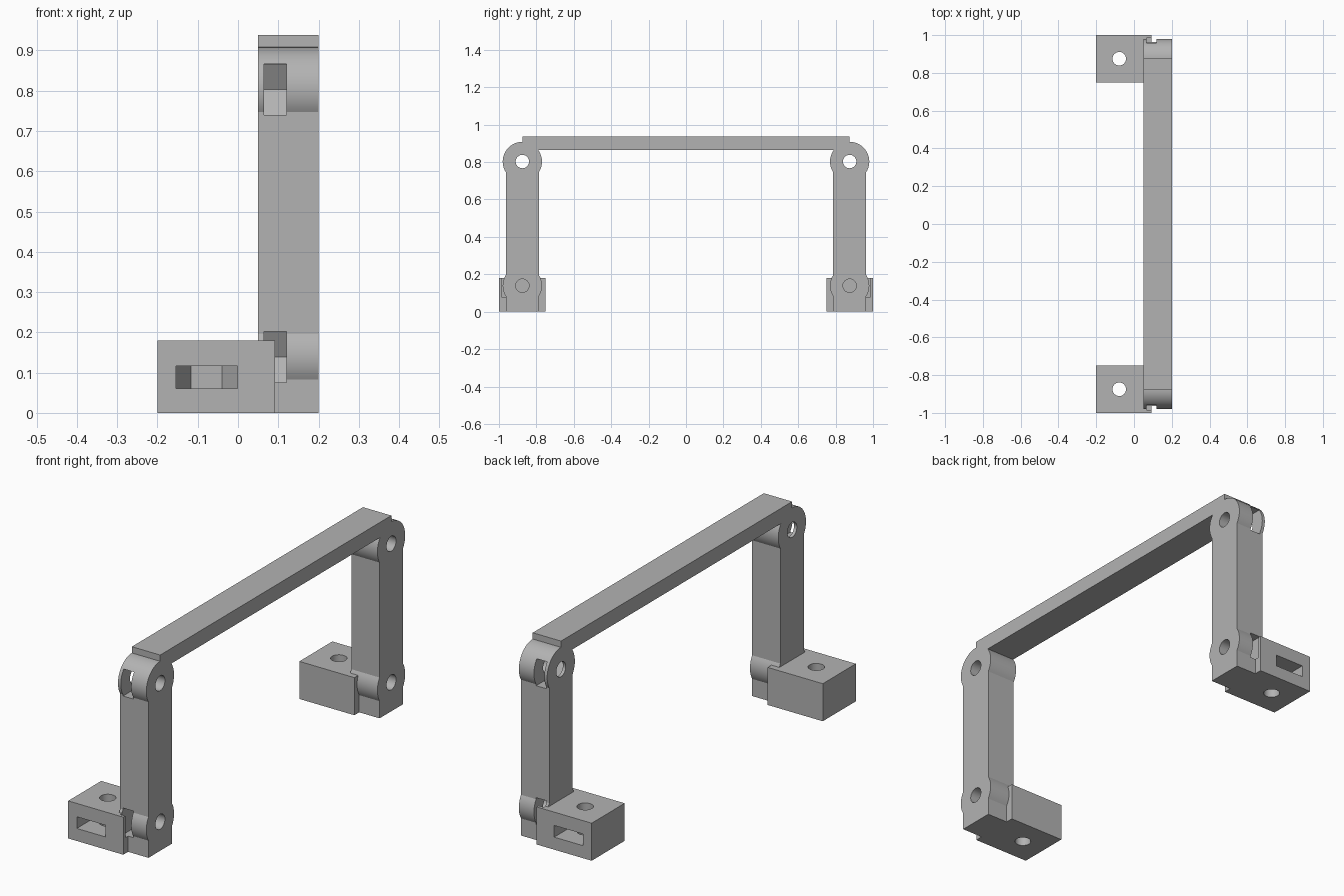
import bpy, bmesh, math
from mathutils import Matrix, Vector

cube = bpy.data.objects.get("Cube")
if cube:
    bpy.data.objects.remove(cube, do_unlink=True)

grey = bpy.data.materials.new("plain_grey")
grey.use_nodes = True
colour = (0.45, 0.45, 0.45, 1)
grey.diffuse_color = colour
grey.node_tree.nodes["Principled BSDF"].inputs["Base Color"].default_value = colour

X0, X1 = 0.05, 0.20            # frame thickness
MID = 0.875                    # distance of post axis from the centre
LOW, HIGH = 0.139, 0.803       # heights of the cross bolts
BOSS, HALF, BOLT, NUT = 0.105, 0.0885, 0.036, 0.0735


def prism(name, points, depth):
    """Extrude a closed 3D outline along a vector."""
    bm = bmesh.new()
    face = bm.faces.new([bm.verts.new(p) for p in points])
    out = bmesh.ops.extrude_face_region(bm, geom=[face])
    verts = [g for g in out["geom"] if isinstance(g, bmesh.types.BMVert)]
    bmesh.ops.translate(bm, vec=depth, verts=verts)
    bmesh.ops.recalc_face_normals(bm, faces=bm.faces)
    mesh = bpy.data.meshes.new(name)
    bm.to_mesh(mesh)
    bm.free()
    mesh.materials.append(grey)
    obj = bpy.data.objects.new(name, mesh)
    bpy.context.collection.objects.link(obj)
    return obj


def box(name, lo, hi):
    outline = [(lo[0], lo[1], lo[2]), (hi[0], lo[1], lo[2]),
               (hi[0], hi[1], lo[2]), (lo[0], hi[1], lo[2])]
    return prism(name, outline, (0, 0, hi[2] - lo[2]))


def arc(y, z, r, start, end, steps):
    angles = [math.radians(start + (end - start) * i / steps) for i in range(steps + 1)]
    return [(y + r * math.cos(a), z + r * math.sin(a)) for a in angles]


def along_x(name, outline, x0, x1):
    return prism(name, [(x0, y, z) for y, z in outline], (x1 - x0, 0, 0))


def cut(obj, cutters):
    bpy.context.view_layer.objects.active = obj
    for c in cutters:
        mod = obj.modifiers.new("cut", "BOOLEAN")
        mod.operation, mod.solver, mod.object = "DIFFERENCE", "EXACT", c
        bpy.ops.object.modifier_apply(modifier=mod.name)


def smooth(obj):
    bpy.ops.object.select_all(action="DESELECT")
    obj.select_set(True)
    bpy.context.view_layer.objects.active = obj
    bpy.ops.object.shade_smooth_by_angle(angle=math.radians(25))


def bolt_hole(z):
    return along_x("bolt_cutter", arc(-MID, z, BOLT, 0, 345, 23), 0.03, 0.3)


def cross_nut_slot(z, reach):
    """Hexagon pocket pointing inward and open to the outside."""
    h = NUT * math.sqrt(3) / 2
    pts = [(reach, z - h), (-MID + NUT / 2, z - h), (-MID + NUT, z),
           (-MID + NUT / 2, z + h), (reach, z + h)]
    return along_x("nut_cutter", pts, 0.065, 0.12)


def foot_nut_slot(x):
    """Hexagon pocket with its flat side inward."""
    r, h = 0.0765, 0.0765 * math.sqrt(3) / 2
    pts = [(x - r, -1.1), (x + r, -1.1), (x + r, -MID),
           (x + r / 2, -MID + h), (x - r / 2, -MID + h), (x - r, -MID)]
    return prism("foot_nut_cutter", [(a, b, 0.06) for a, b in pts], (0, 0, 0.056))


# Post: strip with a rounded boss at each bolt
a = math.degrees(math.acos(HALF / BOSS))
outline = [(-MID - HALF, 0), (-MID + HALF, 0)]
outline += arc(-MID, LOW, BOSS, -a, a, 10)
outline += arc(-MID, HIGH, BOSS, -a, 180 + a, 40)
outline += arc(-MID, LOW, BOSS, 180 - a, 180 + a, 10)
post = along_x("front_post", outline, X0, X1)

# Foot block with an upright bolt hole
foot = box("front_foot", (-0.2, -1, 0), (0.092, -0.75, 0.18))
foot_x = -0.078
ring = arc(foot_x, -MID, BOLT, 0, 345, 23)
foot_bolt = prism("foot_bolt_cutter", [(x, y, -0.1) for x, y in ring], (0, 0, 0.4))

low_slot = cross_nut_slot(LOW, -0.985)
cutters = [bolt_hole(LOW), bolt_hole(HIGH), low_slot, cross_nut_slot(HIGH, -1.1),
           foot_bolt, foot_nut_slot(foot_x)]
cut(post, cutters[:4])
cut(foot, [low_slot] + cutters[4:])
for c in cutters:
    bpy.data.objects.remove(c, do_unlink=True)

# Mirror both parts to the back
for obj in (post, foot):
    smooth(obj)
    twin = obj.copy()
    twin.data = obj.data.copy()
    twin.name = obj.name.replace("front", "back")
    twin.data.transform(Matrix.Scale(-1, 4, Vector((0, 1, 0))))
    twin.data.flip_normals()
    bpy.context.collection.objects.link(twin)

# Top bar joining the posts
box("top_bar", (X0, -MID, 0.865), (X1, MID, 0.938))
